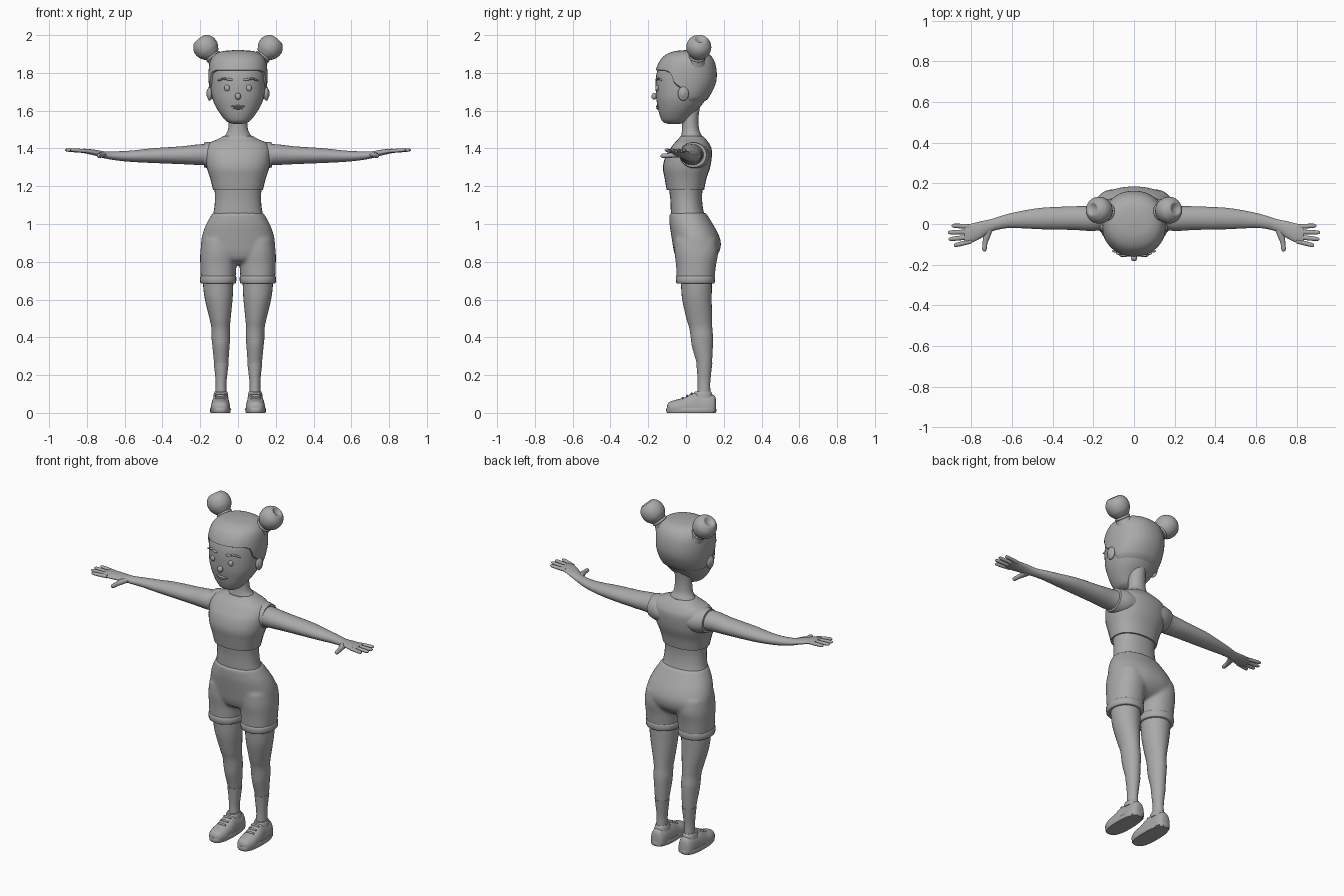
import bpy, bmesh, math
from mathutils import Matrix, Vector

grey = bpy.data.materials.new("plain grey")
grey.diffuse_color = (0.4, 0.4, 0.4, 1)


def finish(name, bm, mirror=False, angle=45):
    bmesh.ops.recalc_face_normals(bm, faces=bm.faces)
    me = bpy.data.meshes.new(name)
    bm.to_mesh(me)
    bm.free()
    me.materials.append(grey)
    ob = bpy.data.objects.new(name, me)
    bpy.context.collection.objects.link(ob)
    bpy.ops.object.select_all(action='DESELECT')
    ob.select_set(True)
    bpy.context.view_layer.objects.active = ob
    bpy.ops.object.shade_smooth_by_angle(angle=math.radians(angle))
    if mirror:
        ob.modifiers.new("mirror", 'MIRROR')
    return ob


def spline(rows, sub=4):
    """Smooth interpolation through rows of numbers."""
    out = []
    for i in range(len(rows) - 1):
        p0, p1 = rows[max(i - 1, 0)], rows[i]
        p2, p3 = rows[i + 1], rows[min(i + 2, len(rows) - 1)]
        for k in range(sub):
            t = k / sub
            out.append([0.5 * (2 * b + (c - a) * t + (2 * a - 5 * b + 4 * c - d) * t * t
                               + (3 * b - a - 3 * c + d) * t ** 3)
                        for a, b, c, d in zip(p0, p1, p2, p3)])
    return out + [list(rows[-1])]


def oval(a, p):
    c, s = math.cos(a), math.sin(a)
    return (math.copysign(abs(c) ** (2 / p), c), math.copysign(abs(s) ** (2 / p), s))


def skin(bm, rings, caps=True):
    vs = [[bm.verts.new(c) for c in r] for r in rings]
    n = len(vs[0])
    for a, b in zip(vs, vs[1:]):
        for i in range(n):
            bm.faces.new((a[i], a[(i + 1) % n], b[(i + 1) % n], b[i]))
    if caps:
        bm.faces.new(vs[0])
        bm.faces.new(vs[-1])


def loft(bm, rows, axis='z', n=28, p=2.0, sub=4, floor=None, mat=None):
    """Rows are (position, centre u, centre v, radius u, radius v) along an axis."""
    rings = []
    for t, cu, cv, ru, rv in spline(rows, sub):
        ring = []
        for i in range(n):
            c, s = oval(2 * math.pi * i / n, p)
            u, v = cu + max(ru, .001) * c, cv + max(rv, .001) * s
            co = Vector({'z': (u, v, t), 'x': (t, u, v), 'y': (u, t, v)}[axis])
            if floor is not None:
                co.z = max(co.z, floor)
            ring.append(mat @ co if mat else co)
        rings.append(ring)
    skin(bm, rings)


def part(name, rows, mirror=False, angle=45, **kw):
    bm = bmesh.new()
    loft(bm, rows, **kw)
    return finish(name, bm, mirror, angle)


def body(rows):
    """(height, half width, front, back) to loft rows."""
    return [(z, 0, (f + b) / 2, w, (b - f) / 2) for z, w, f, b in rows]


def ball(name, loc, size, rot=0, mirror=False):
    bm = bmesh.new()
    m = Matrix.Translation(loc) @ Matrix.Rotation(rot, 4, 'Y') @ Matrix.Diagonal((*size, 1))
    bmesh.ops.create_uvsphere(bm, u_segments=20, v_segments=12, radius=1, matrix=m)
    return finish(name, bm, mirror)


# torso: bare waist, cropped top, neck
part("waist", body([(1.0, .15, -.075, .12), (1.06, .13, -.08, .095), (1.13, .122, -.083, .085),
                    (1.19, .125, -.09, .088), (1.24, .13, -.09, .09)]), p=2.2)
part("cropped_top", body([(1.18, .132, -.102, .096), (1.24, .147, -.113, .108), (1.3, .166, -.122, .128),
                          (1.36, .174, -.108, .137), (1.40, .172, -.083, .135), (1.43, .15, -.06, .12),
                          (1.448, .11, -.042, .106), (1.465, .078, -.03, .09)]), p=2.3)
part("neck", body([(1.42, .11, -.035, .1), (1.465, .072, -.026, .085), (1.5, .053, -.021, .07),
                   (1.56, .048, -.02, .066), (1.63, .048, -.02, .075)]))
part("sleeve", [(.08, .045, 1.36, .08, .06), (.13, .043, 1.363, .08, .072), (.18, .038, 1.366, .07, .066)],
     axis='x', mirror=True)

# shorts: hips and two legs fused into one skin
bm = bmesh.new()
loft(bm, body([(1.06, .134, -.088, .105), (1.0, .168, -.087, .142), (.95, .187, -.08, .17),
               (.9, .196, -.072, .185), (.85, .19, -.063, .175), (.81, .14, -.045, .14),
               (.785, .06, 0, .09)]), p=2.2, n=40)
for s in (1, -1):
    loft(bm, [(.92, s * .1, .052, .09, .112), (.85, s * .102, .055, .098, .116),
              (.78, s * .104, .053, .096, .106), (.69, s * .105, .05, .091, .099)], p=2.2)
shorts = finish("shorts", bm)
rm = shorts.modifiers.new("fuse", 'REMESH')
rm.mode, rm.voxel_size, rm.use_smooth_shade = 'VOXEL', .009, True
sm = shorts.modifiers.new("relax", 'SMOOTH')
sm.factor, sm.iterations = .5, 6
part("shorts_cuff", [(.685, .105, .05, .088, .098), (.69, .105, .05, .095, .102),
                     (.718, .105, .05, .096, .104), (.726, .105, .05, .09, .099)], p=2.2, sub=2, mirror=True)

# legs and socks
part("leg", [(.74, .105, .05, .08, .085), (.68, .105, .055, .08, .082), (.6, .102, .058, .073, .078),
             (.5, .095, .07, .056, .068), (.45, .092, .078, .049, .061), (.4, .091, .084, .049, .059),
             (.35, .09, .087, .045, .055), (.26, .089, .097, .037, .04), (.2, .089, .096, .03, .034)], mirror=True)
part("sock", [(.264, .089, .097, .0395, .0425), (.2, .089, .096, .032, .036), (.15, .09, .095, .028, .033),
              (.08, .09, .095, .03, .036)], mirror=True)

# shoes: upper, sole, collar and laces
part("shoe_upper", [(-.1, .093, .025, .015, .015), (-.088, .093, .025, .036, .033), (-.05, .093, .025, .05, .045),
                    (-.01, .093, .025, .051, .056), (.035, .092, .025, .049, .08), (.07, .091, .025, .047, .082),
                    (.12, .091, .025, .045, .075), (.148, .091, .025, .036, .068), (.158, .091, .025, .02, .05)],
     axis='y', p=2.3, floor=.005, mirror=True)
part("shoe_sole", [(0, .093, .028, .051, .128), (.006, .093, .028, .054, .132), (.02, .093, .028, .055, .133),
                   (.026, .093, .028, .052, .13)], p=2.6, sub=1, n=36, mirror=True)
part("shoe_collar", [(.08, .091, .09, .04, .055), (.102, .091, .09, .037, .048), (.112, .091, .09, .033, .042)],
     mirror=True)
for k in range(3):
    ball("lace", (.093, -.018 + .024 * k, .077 + .012 * k), (.028, .006, .008), mirror=True)

# arms and hands
part("arm", [(.1, .045, 1.365, .068, .058), (.2, .028, 1.367, .062, .055), (.3, .029, 1.364, .058, .047),
             (.45, .027, 1.362, .053, .039), (.55, .022, 1.359, .043, .031), (.63, .013, 1.36, .034, .025),
             (.7, -.006, 1.365, .031, .019), (.75, -.027, 1.376, .041, .016), (.8, -.045, 1.385, .047, .013),
             (.835, -.05, 1.388, .044, .01)], axis='x', mirror=True)
for y0, y1, tip in ((-.013, -.008, .898), (-.038, -.042, .915), (-.063, -.075, .912), (-.085, -.106, .887)):
    def at(f, r):
        return (.8 + (tip - .8) * f, y0 + (y1 - y0) * f, 1.386 + .006 * f, r, r * .85)
    part("finger", [at(0, .011), at(.5, .0115), at(.9, .0095), at(1, .003)], axis='x', n=12, mirror=True)
part("thumb", [(-.02, .715, 1.368, .024, .014), (-.06, .725, 1.365, .018, .014), (-.095, .733, 1.362, .012, .012),
               (-.125, .736, 1.361, .011, .011), (-.135, .736, 1.361, .004, .004)], axis='y', n=14, mirror=True)

# head
HEAD = [(1.53, .025, -.095, -.03), (1.543, .06, -.125, 0), (1.58, .092, -.141, .035), (1.62, .117, -.15, .075),
        (1.66, .134, -.157, .105), (1.7, .142, -.16, .13), (1.75, .146, -.161, .15), (1.8, .147, -.155, .154),
        (1.85, .141, -.136, .145), (1.885, .121, -.105, .122), (1.905, .08, -.058, .085), (1.911, .02, 0, .035)]
part("head", body(HEAD), p=2.2, n=40)
DENSE = spline(body(HEAD), 10)


def section(z):
    for a, b in zip(DENSE, DENSE[1:]):
        if a[0] <= z <= b[0]:
            t = (z - a[0]) / (b[0] - a[0])
            return [u + (v - u) * t for u, v in zip(a, b)]
    return DENSE[-1]


def face_y(x, z):
    _, _, cy, rx, ry = section(z)
    return cy - ry * (1 - abs(x / rx) ** 2.2) ** (1 / 2.2)


# hair shell, its lower edge following the fringe, temple, ear and nape
LINE = [(-1, 1.812), (-.12, 1.81), (-.085, 1.795), (-.065, 1.74), (-.03, 1.715), (.0, 1.685), (.04, 1.645), (1, 1.638)]


def hairline(y):
    for (a, za), (b, zb) in zip(LINE, LINE[1:]):
        if y <= b:
            return za + (zb - za) * (y - a) / (b - a)


N, M = 72, 26
rings = []
for k in range(M + 1):
    ring = []
    for i in range(N):
        c, s = oval(2 * math.pi * i / N, 2.2)
        zl = hairline(section(1.72)[2] + section(1.72)[4] * s)
        z = zl + (1.911 - zl) * math.sin(k / M * math.pi / 2)
        _, _, cy, rx, ry = section(z)
        off = -.004 if k == 0 else .009
        ring.append((c * (rx + off), cy + s * (ry + off), z + .009 * max(0, (z - 1.82) / .09)))
    rings.append(ring)
bm = bmesh.new()
skin(bm, rings, caps=False)
bm.verts.ensure_lookup_table()
bm.faces.new(bm.verts[-N:])
finish("hair", bm)

# hair buns, dimpled at the outer end
axis = Vector((.062, .013, .077)).normalized()
mat = Matrix.Translation((.11, .055, 1.86)) @ axis.to_track_quat('Z', 'Y').to_matrix().to_4x4()
bun = [(0, .05), (.034, .037), (.05, .047), (.072, .061), (.1, .066), (.125, .061), (.146, .045),
       (.153, .031), (.145, .016), (.141, .002)]
part("hair_bun", [(t, 0, 0, r, r) for t, r in bun], mat=mat, mirror=True)
part("hair_tie", [(t, 0, 0, r, r) for t, r in ((.026, .036), (.03, .043), (.038, .043), (.042, .036))],
     mat=mat, sub=2, mirror=True)

# face details
ball("eye", (.058, face_y(.058, 1.72) - .001, 1.72), (.015, .01, .017), mirror=True)
for k, (x, z) in enumerate(((.045, 1.765), (.07, 1.769), (.09, 1.764))):
    ball("eyebrow", (x, face_y(x, z), z), (.02, .007, .0065 - .001 * k), rot=(-.1, 0, .3)[k], mirror=True)
ball("nose", (0, -.168, 1.676), (.016, .015, .018))
ball("upper_lip", (0, -.15, 1.623), (.038, .009, .006))
ball("lower_lip", (0, -.149, 1.613), (.027, .009, .006))
ball("ear", (.15, -.014, 1.69), (.014, .029, .038), mirror=True)
ball("ear_inner", (.158, -.016, 1.692), (.009, .017, .024), mirror=True)
